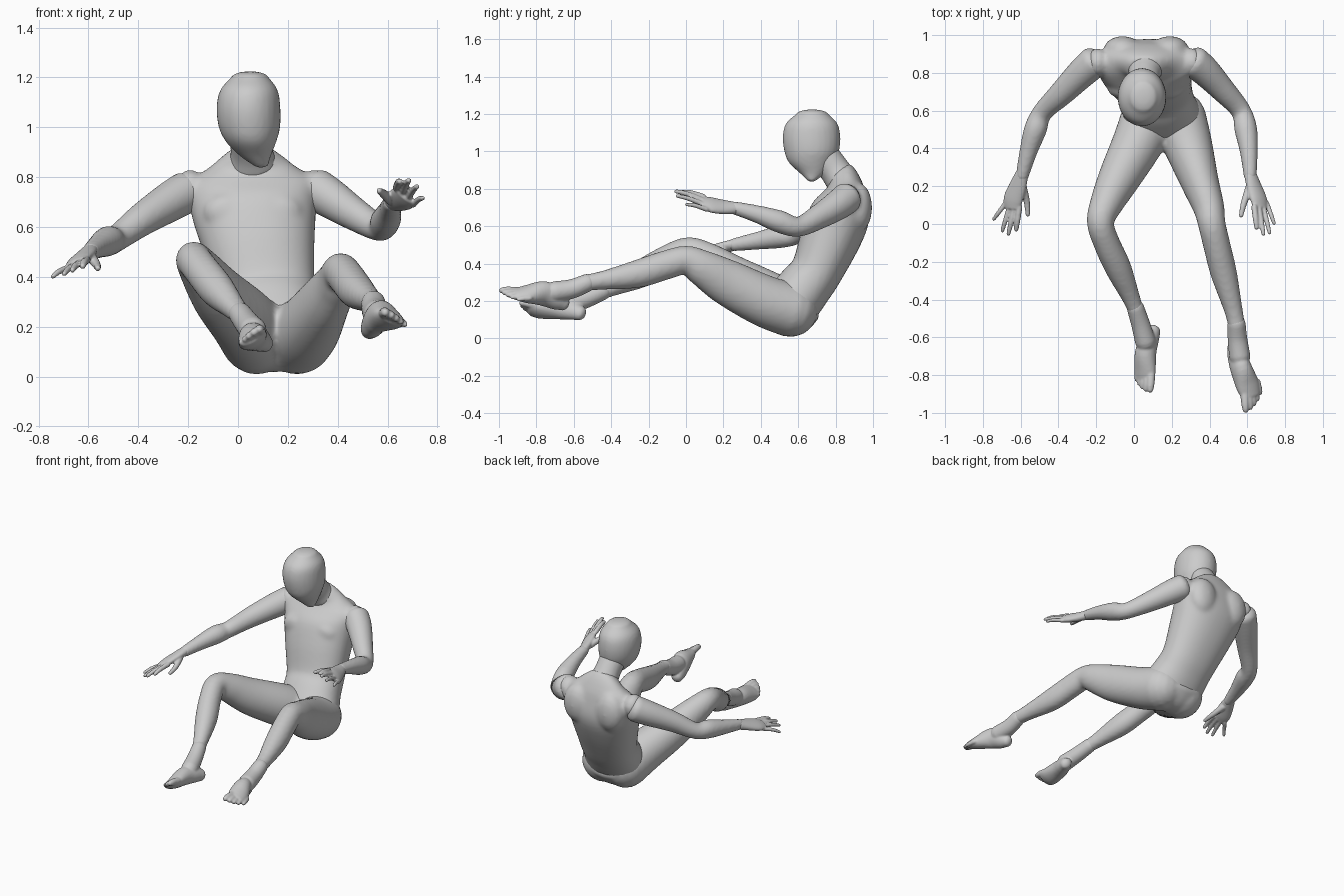
import bpy, bmesh, math
from mathutils import Vector, Matrix

X = Vector((1, 0, 0))
Z = Vector((0, 0, 1))


def spline(rows, steps):
    """Catmull-Rom through rows of numbers."""
    rows = [list(r) for r in rows]
    p = [rows[0]] + rows + [rows[-1]]
    out = []
    for i in range(1, len(p) - 2):
        for s in range(steps):
            t = s / steps
            out.append([0.5 * (2*b + (c - a)*t + (2*a - 5*b + 4*c - d)*t*t + (3*b - a - 3*c + d)*t**3)
                        for a, b, c, d in zip(p[i-1], p[i], p[i+1], p[i+2])])
    return out + [rows[-1]]


def loft(bm, rows, side=X, axis=None, cap=1.0, power=2.0, steps=5, n=28):
    """Closed tube through rows (x, y, z, side radius[, depth radius])."""
    pts = spline([r if len(r) == 5 else (*r, r[3]) for r in rows], steps)
    cen = [Vector(p[:3]) for p in pts]
    rings = []
    for i, p in enumerate(pts):
        t = axis or (cen[min(i+1, len(cen)-1)] - cen[max(i-1, 0)]).normalized()
        u = (side - t * side.dot(t)).normalized()
        rings.append((cen[i], u, t.cross(u), p[3], p[4], t))

    def end(r, sign):
        c, u, v, a, b, t = r
        return [(c + t * sign * cap * min(a, b) * math.sin(k), u, v, a * math.cos(k), b * math.cos(k), t)
                for k in (0.4, 0.8, 1.15, 1.45)]
    rings = end(rings[0], -1)[::-1] + rings + end(rings[-1], 1)
    loops = []
    for c, u, v, a, b, t in rings:
        loop = []
        for k in range(n):
            co, si = math.cos(2*math.pi*k/n), math.sin(2*math.pi*k/n)
            loop.append(bm.verts.new(c + u * a * math.copysign(abs(co)**(2/power), co)
                                     + v * b * math.copysign(abs(si)**(2/power), si)))
        loops.append(loop)
    for A, B in zip(loops, loops[1:]):
        for k in range(n):
            bm.faces.new((A[k], A[(k+1) % n], B[(k+1) % n], B[k]))
    bm.faces.new(loops[0][::-1])
    bm.faces.new(loops[-1])


def ball(bm, c, r):
    m = Matrix.Translation(c) @ Matrix.Diagonal((*r, 1))
    bmesh.ops.create_uvsphere(bm, u_segments=24, v_segments=16, radius=1, matrix=m)


def finish(name, bm, voxel, smooth=4):
    """Fuse the overlapping volumes of a part into one smooth skin."""
    bmesh.ops.recalc_face_normals(bm, faces=bm.faces)
    me = bpy.data.meshes.new(name)
    bm.to_mesh(me)
    bm.free()
    me.shade_smooth()
    ob = bpy.data.objects.new(name, me)
    bpy.context.collection.objects.link(ob)
    rm = ob.modifiers.new("fuse", 'REMESH')
    rm.mode, rm.voxel_size, rm.use_smooth_shade = 'VOXEL', voxel, True
    sm = ob.modifiers.new("soften", 'SMOOTH')
    sm.factor, sm.iterations = 0.5, smooth


def digits(bm, first, last, tips, r0, r1, bend):
    """Fingers or toes fanned from a knuckle line to their tips."""
    a, b = Vector(first), Vector(last)
    for i, tip in enumerate(tips):
        k = i / (len(tips) - 1)
        base, tip = a.lerp(b, k), Vector(tip)
        r = r0 + (r1 - r0) * k
        mid = base.lerp(tip, 0.55) + Z * bend
        tip = tip - (tip - base).normalized() * r * 0.8
        loft(bm, [(*base, r * 1.1), (*mid, r), (*tip, r * 0.8)], steps=4, n=12)


# Head: horizontal rings, chin to crown
bm = bmesh.new()
loft(bm, [(.093, .672, .845, .028, .024), (.07, .678, .885, .062, .07), (.053, .67, .94, .100, .12),
          (.046, .672, 1.0, .123, .146), (.042, .671, 1.08, .128, .154), (.044, .672, 1.15, .115, .137),
          (.048, .675, 1.2, .075, .085)], axis=Z, cap=.33)
finish("head", bm, .011)

# Neck
bm = bmesh.new()
loft(bm, [(.06, .83, .85, .10, .088), (.055, .795, .90, .085, .083), (.05, .74, .97, .085, .085)], cap=.4)
finish("neck", bm, .012)

# Torso with chest and shoulder blades
bm = bmesh.new()
loft(bm, [(.15, .565, .185, .208, .150), (.13, .63, .27, .195, .145), (.115, .695, .355, .195, .138),
          (.085, .77, .53, .225, .160), (.065, .825, .67, .252, .160), (.058, .85, .775, .255, .115),
          (.056, .845, .845, .165, .085), (.055, .82, .89, .095, .075)], cap=.25, power=2.2, n=40)
for s in (-1, 1):
    ball(bm, (.06 + s * .10, .715, .66), (.10, .055, .075))
    ball(bm, (.065 + s * .125, .925, .70), (.10, .07, .13))
    ball(bm, (.058 + s * .25, .855, .755), (.06, .075, .075))
finish("torso", bm, .014, 6)

# Pelvis and legs as one skin
bm = bmesh.new()
loft(bm, [(.15, .585, .20, .215, .155), (.15, .54, .14, .20, .145), (.155, .48, .10, .11, .09)], cap=.3)
loft(bm, [(.075, .56, .153, .145, .146), (.02, .43, .225, .135, .138), (-.075, .25, .325, .112, .12),
          (-.145, .11, .42, .088, .095), (-.178, .01, .468, .072, .074), (-.145, -.10, .425, .07, .074),
          (-.085, -.23, .35, .07, .075), (-.02, -.38, .28, .05, .05), (.012, -.46, .247, .042)])
loft(bm, [(.238, .56, .153, .145, .146), (.285, .42, .20, .13, .138), (.35, .22, .30, .10, .123),
          (.395, .09, .375, .083, .098), (.412, .0, .418, .073, .078), (.438, -.11, .392, .072, .078),
          (.475, -.26, .345, .07, .075), (.525, -.45, .31, .05, .05), (.545, -.545, .297, .045)])
finish("pelvis_and_legs", bm, .014, 5)

# Arms
arms = {
    "right_arm": [(-.21, .858, .738, .085), (-.275, .80, .70, .08), (-.385, .69, .63, .066), (-.485, .59, .556, .053),
                  (-.522, .5, .543, .06), (-.56, .38, .522, .047), (-.593, .25, .50, .034)],
    "left_arm": [(.315, .86, .75, .085), (.375, .81, .712, .08), (.47, .71, .65, .066), (.565, .60, .597, .053),
                 (.592, .5, .625, .06), (.608, .38, .665, .047), (.615, .25, .70, .034)]}
for name, rows in arms.items():
    bm = bmesh.new()
    loft(bm, rows, cap=.6)
    finish(name, bm, .011)

# Hands: palm, thumb and four fingers
bm = bmesh.new()
loft(bm, [(-.593, .265, .503, .035, .030), (-.615, .20, .485, .048, .027), (-.64, .13, .464, .054, .024),
          (-.645, .085, .456, .045, .017)], side=Vector((-.11, .04, -.045)), cap=.5)
digits(bm, (-.607, .09, .468), (-.68, .11, .437),
       [(-.625, -.04, .44), (-.667, -.062, .425), (-.70, -.045, .41), (-.748, .018, .398)], .015, .012, .006)
loft(bm, [(-.59, .20, .48, .022), (-.568, .12, .449, .017), (-.562, .05, .434, .012)], n=14)
finish("right_hand", bm, .0055, 3)

bm = bmesh.new()
loft(bm, [(.615, .265, .697, .035, .030), (.635, .20, .703, .048, .028), (.66, .13, .715, .055, .025),
          (.67, .085, .728, .045, .018)], side=Vector((.08, .02, -.08)), cap=.5)
digits(bm, (.637, .09, .758), (.703, .11, .69),
       [(.65, -.03, .785), (.687, -.062, .79), (.72, -.055, .765), (.745, -.005, .718)], .015, .012, .006)
loft(bm, [(.61, .19, .71, .022), (.582, .11, .735, .017), (.567, .045, .745, .012)], n=14)
finish("left_hand", bm, .0055, 3)

# Feet: ankle, sole and five toes
bm = bmesh.new()
loft(bm, [(.008, -.445, .252, .046), (.035, -.53, .215, .050), (.06, -.62, .185, .055)])
loft(bm, [(.105, -.565, .135, .036, .040), (.085, -.61, .15, .046, .053), (.062, -.68, .16, .056, .058),
          (.058, -.78, .153, .062, .040), (.058, -.825, .155, .054, .026)], side=Vector((.8, -.2, .5)), cap=.8)
digits(bm, (.09, -.80, .178), (.02, -.775, .134),
       [(.085, -.893, .192), (.062, -.888, .178), (.042, -.875, .163), (.027, -.858, .15), (.012, -.835, .136)],
       .021, .014, .002)
finish("right_foot", bm, .0065, 3)

bm = bmesh.new()
loft(bm, [(.543, -.53, .297, .048), (.548, -.61, .265, .052), (.56, -.70, .25, .056)])
loft(bm, [(.528, -.655, .185, .036, .038), (.54, -.69, .205, .046, .055), (.565, -.76, .24, .055, .068),
          (.60, -.85, .236, .065, .045), (.617, -.905, .236, .056, .028)], side=Vector((.9, .2, -.4)), cap=.8)
digits(bm, (.585, -.90, .252), (.655, -.835, .215),
       [(.592, -1.0, .258), (.617, -.985, .246), (.637, -.965, .233), (.655, -.94, .22), (.673, -.905, .207)],
       .021, .014, .002)
finish("left_foot", bm, .0065, 3)
